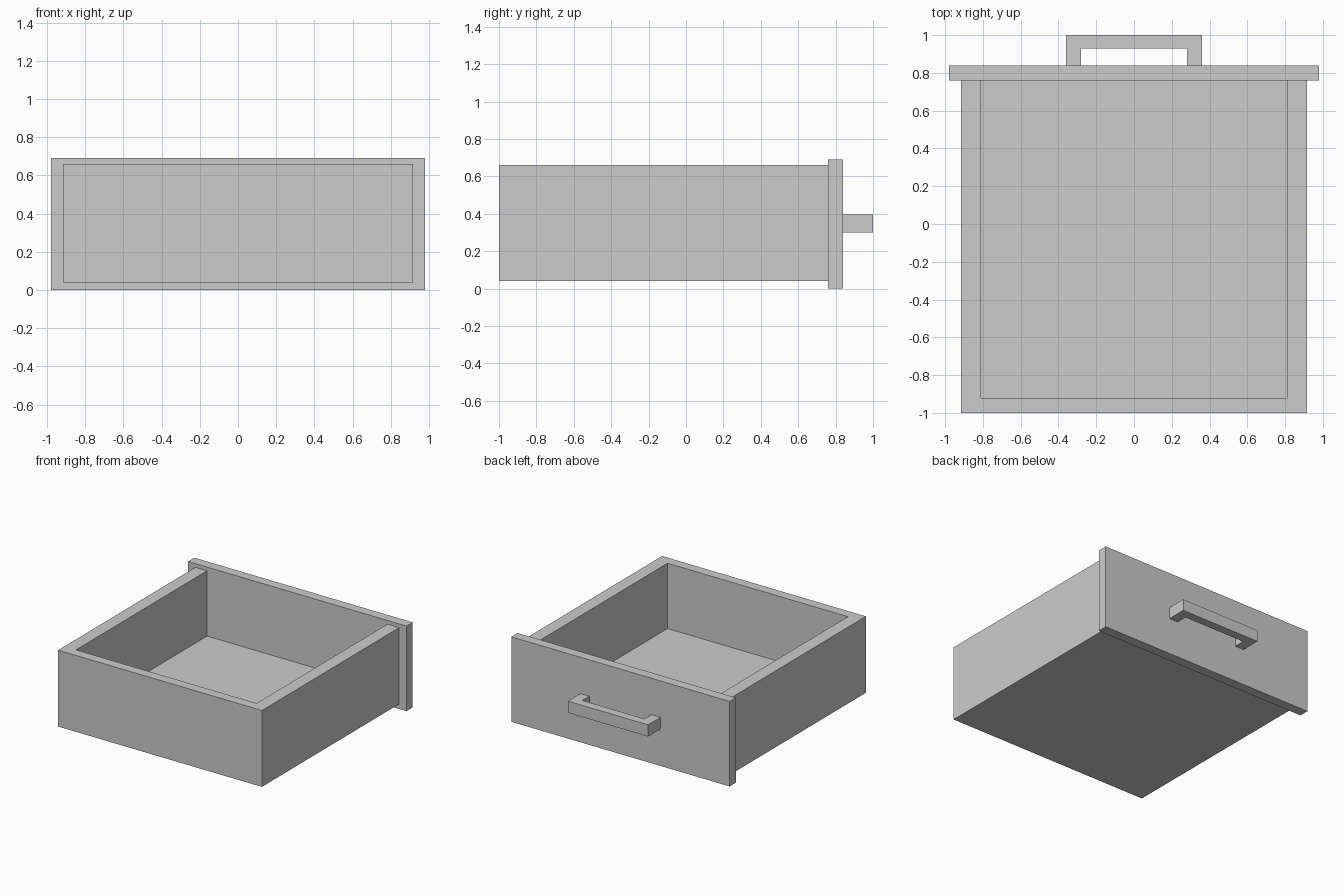
import bpy
import bmesh

if "Cube" in bpy.data.objects:
    bpy.data.objects.remove(bpy.data.objects["Cube"])


def prism(name, outline, z0, z1):
    """Extrude a flat xy outline from z0 up to z1."""
    bm = bmesh.new()
    face = bm.faces.new([bm.verts.new((x, y, z0)) for x, y in outline])
    top = bmesh.ops.extrude_face_region(bm, geom=[face])["geom"]
    verts = [g for g in top if isinstance(g, bmesh.types.BMVert)]
    bmesh.ops.translate(bm, verts=verts, vec=(0, 0, z1 - z0))
    bmesh.ops.recalc_face_normals(bm, faces=bm.faces)
    mesh = bpy.data.meshes.new(name)
    bm.to_mesh(mesh)
    bm.free()
    obj = bpy.data.objects.new(name, mesh)
    bpy.context.collection.objects.link(obj)
    return obj


def mirrored(half):
    """Complete a right-hand half outline across x = 0."""
    return half + [(-x, y) for x, y in reversed(half)]


PANEL_IN, PANEL_OUT = 0.76, 0.84

# Sides and end wall as one U shape, open towards the panel
prism("drawer_walls",
      mirrored([(0.915, -1.0), (0.915, PANEL_IN), (0.81, PANEL_IN), (0.81, -0.92)]),
      0.04, 0.66)

# Bottom board between the walls
prism("drawer_bottom", mirrored([(0.81, -0.92), (0.81, PANEL_IN)]), 0.04, 0.13)

# Overhanging face panel
prism("face_panel", mirrored([(0.98, PANEL_IN), (0.98, PANEL_OUT)]), 0.0, 0.69)

# Squared pull handle
prism("pull_handle",
      mirrored([(0.36, 1.0), (0.36, PANEL_OUT), (0.28, PANEL_OUT), (0.28, 0.93)]),
      0.30, 0.395)
